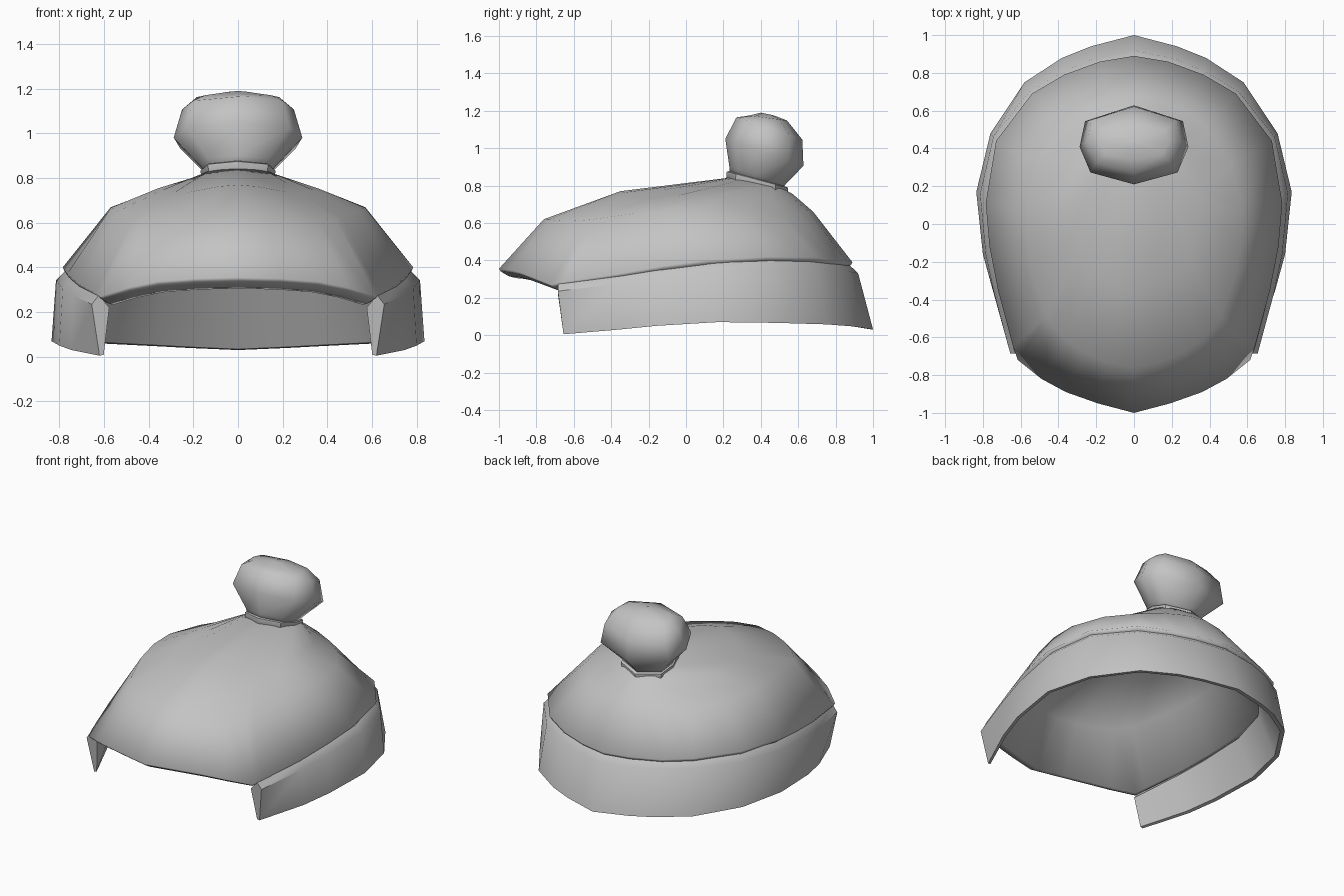
import bpy
import bmesh
import math

cube = bpy.data.objects.get("Cube")
if cube:
    bpy.data.objects.remove(cube, do_unlink=True)

# One plain grey for the whole cap
grey = bpy.data.materials.new("plain grey")
grey.use_nodes = True
colour = (0.55, 0.55, 0.55, 1)
grey.diffuse_color = colour
for node in grey.node_tree.nodes:
    if node.type == 'BSDF_PRINCIPLED':
        node.inputs["Base Color"].default_value = colour
        node.inputs["Roughness"].default_value = 0.6


def mirrored(half):
    """Complete a front-to-back half outline with its mirror image."""
    return half + [(-x, y, z) for x, y, z in reversed(half[1:-1])]


def skin(bm, loops):
    """Join a series of closed loops with quads and return their vertices."""
    rows = [[bm.verts.new(p) for p in loop] for loop in loops]
    count = len(rows[0])
    for a, b in zip(rows, rows[1:]):
        for i in range(count):
            j = (i + 1) % count
            bm.faces.new((a[i], a[j], b[j], b[i]))
    return rows


def loft(name, loops, angle, fans=True):
    """Skin closed loops and close both ends, with fans or flat faces."""
    bm = bmesh.new()
    rows = skin(bm, loops)
    ends = [bm.faces.new(rows[0]), bm.faces.new(rows[-1])]
    if fans:
        bmesh.ops.poke(bm, faces=ends)
    bmesh.ops.recalc_face_normals(bm, faces=bm.faces)
    mesh = bpy.data.meshes.new(name)
    bm.to_mesh(mesh)
    bm.free()
    mesh.materials.append(grey)
    obj = bpy.data.objects.new(name, mesh)
    bpy.context.scene.collection.objects.link(obj)
    bpy.ops.object.select_all(action='DESELECT')
    obj.select_set(True)
    bpy.context.view_layer.objects.active = obj
    bpy.ops.object.shade_smooth_by_angle(angle=math.radians(angle))


# Crown: half outline of the lower rim, from the front tip to the back
rim = [(0, -1, .355), (.19, -.95, .35), (.36, -.89, .337), (.49, -.82, .31),
       (.615, -.72, .27), (.64, -.65, .285), (.72, -.35, .33), (.765, -.12, .37),
       (.785, .11, .40), (.73, .44, .42), (.54, .69, .415), (.37, .79, .40),
       (.18, .86, .395), (0, .89, .39)]


def dome_ring(front, back, width, side_z, dip, inset=1.0, drop=0.0):
    """Rounded ring through front and back (y, z), dipping at the diagonals."""
    middle, reach = (front[0] + back[0]) / 2, (back[0] - front[0]) / 2 * inset
    slope = (back[1] - front[1]) / 2
    bow = (back[1] + front[1]) / 2 - side_z
    points = []
    for x, y, z in rim:
        s, t = x / .785, (y + .055) / .945
        size = math.hypot(s, t) ** 0.6
        s, t = s / size, t / size
        height = side_z + slope * t + bow * t * t - dip * 4 * s * s * t * t
        points.append((s * width * inset, middle + reach * t, height - drop))
    return mirrored(points)


def rim_ring(scale, height):
    return mirrored([(x * scale, y * scale, z * height) for x, y, z in rim])


rings = [((.24, .843), (.53, .778), .17, .81, 0),
         ((-.35, .77), (.57, .755), .36, .755, .03),
         ((-.76, .62), (.68, .66), .575, .67, .025)]
outside = [dome_ring(*ring) for ring in rings]
lip = [rim_ring(1, 1), rim_ring(.99, .96), rim_ring(.95, .89), rim_ring(.91, .86)]
inside = [dome_ring(*ring, inset=.97, drop=.025) for ring in reversed(rings)]
loft("crown", outside + lip + inside, 110)

# Band: bottom edge and top edge of the outer face, from front end to back
bottom = [(.62, -.655, .005), (.745, -.36, .03), (.80, -.16, .05), (.835, .17, .07),
          (.76, .48, .066), (.58, .75, .058), (.38, .88, .048), (.23, .94, .04),
          (0, 1, .03)]
top = [(.655, -.685, .235), (.74, -.37, .275), (.785, -.16, .305), (.815, .16, .342),
       (.745, .46, .363), (.555, .70, .36), (.375, .81, .35), (.21, .875, .34),
       (0, .92, .332)]


def shrink(points, scale, lift):
    """Move an edge inward; the open front ends keep their depth."""
    return [(x * scale, y * (scale if y > 0 else 1), z + lift) for x, y, z in points]


edges = [bottom, top, shrink(top, .95, .042), shrink(top, .88, -.015),
         shrink(bottom, .97, .004)]
sections = list(zip(*edges))
sections += [[(-x, y, z) for x, y, z in s] for s in reversed(sections[:-1])]
loft("band", sections, 40, fans=False)

# Topknot: eight-sided rings leaning backwards
octagon = [(0, -1), (.8, -.7), (1, -.05), (.9, .6), (0, 1)]


def knot_ring(front, back, width):
    (fy, fz), (by, bz) = front, back
    return mirrored([(x * width, (fy + by) / 2 + t * (by - fy) / 2,
                      (fz + bz) / 2 + t * (bz - fz) / 2) for x, t in octagon])


loft("topknot_collar", [
    knot_ring((.23, .81), (.54, .74), .15),
    knot_ring((.215, .842), (.545, .763), .165),
    knot_ring((.218, .875), (.545, .788), .168),
    knot_ring((.25, .88), (.52, .80), .145)], 35)

loft("topknot", [
    knot_ring((.235, .86), (.515, .78), .15),
    knot_ring((.232, .90), (.535, .81), .17),
    knot_ring((.21, 1.05), (.628, .905), .288),
    knot_ring((.27, 1.165), (.622, 1.045), .25),
    knot_ring((.34, 1.175), (.54, 1.148), .185),
    knot_ring((.40, 1.19), (.47, 1.175), .04)], 80)
